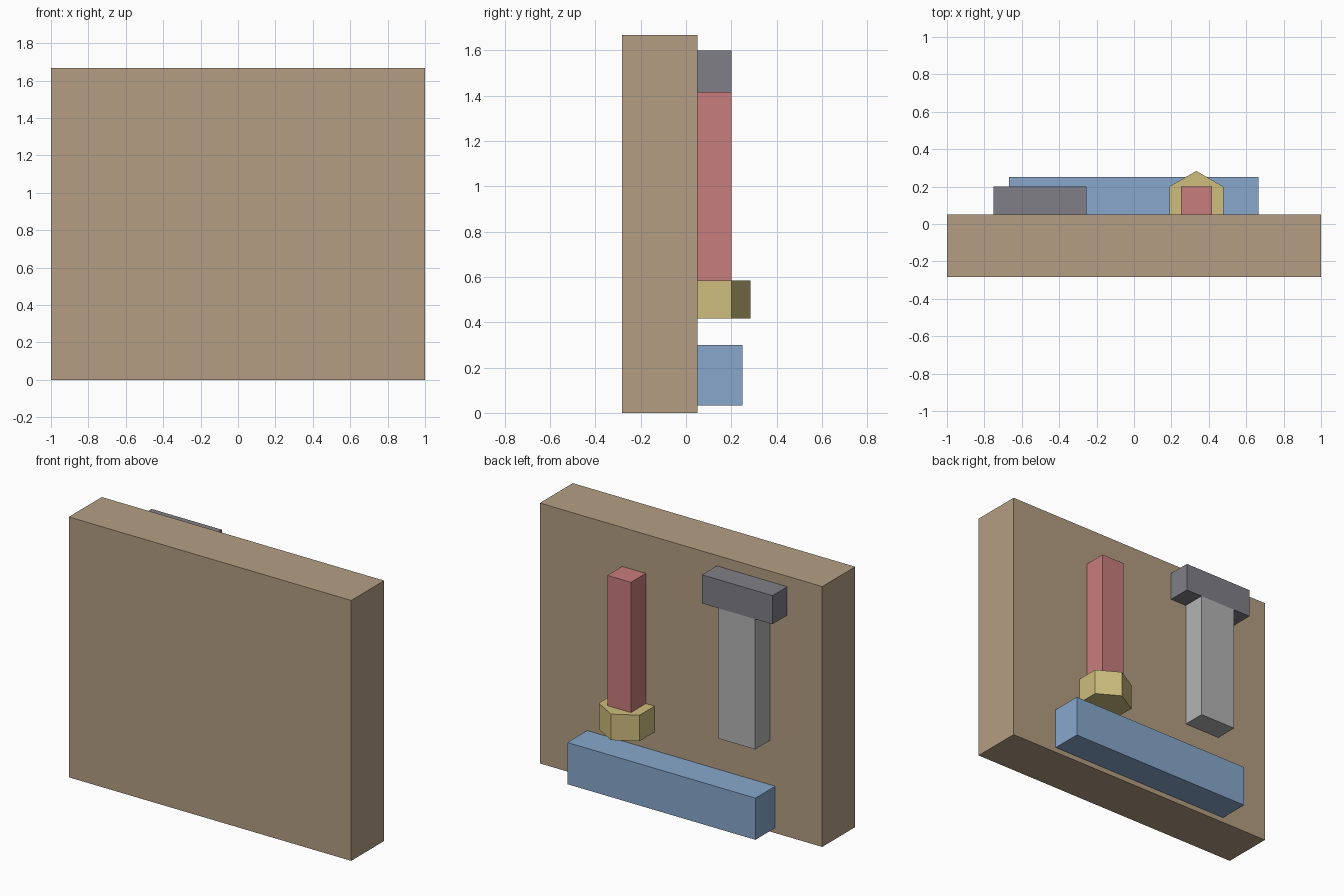
import bpy
import math

if "Cube" in bpy.data.objects:
    bpy.data.objects.remove(bpy.data.objects["Cube"])


def material(name, r, g, b):
    """Flat colour from 0-255 display values, stored as linear."""
    def lin(c):
        c /= 255
        return c / 12.92 if c <= 0.04045 else ((c + 0.055) / 1.055) ** 2.4
    m = bpy.data.materials.new(name)
    m.diffuse_color = (lin(r), lin(g), lin(b), 1)
    m.use_nodes = True
    m.node_tree.nodes["Principled BSDF"].inputs["Base Color"].default_value = m.diffuse_color
    return m


def box(name, x, y, z, mat):
    """Box from (min, max) ranges on each axis."""
    centre = [(a + b) / 2 for a, b in (x, y, z)]
    bpy.ops.mesh.primitive_cube_add(size=1, location=centre)
    ob = bpy.context.object
    ob.name = name
    ob.scale = [b - a for a, b in (x, y, z)]
    bpy.ops.object.transform_apply(location=False, rotation=False, scale=True)
    ob.data.materials.append(mat)
    return ob


wood = material("wood brown", 180, 158, 131)
red = material("dull red", 200, 125, 125)
brass = material("brass yellow", 206, 189, 125)
steel = material("dark steel", 127, 127, 134)
grey = material("light grey", 180, 180, 180)
blue = material("soft blue", 135, 167, 203)

# Backing board
box("board", (-1, 1), (-0.283, 0.05), (0, 1.667), wood)

# Hammer: head and handle, sunk slightly into the board
box("hammer_head", (-0.752, -0.253), (0.033, 0.2), (1.417, 1.6), steel)
box("hammer_handle", (-0.63, -0.37), (0.033, 0.2), (0.583, 1.417), grey)

# Square shaft standing on a hexagonal collar
box("shaft", (0.25, 0.417), (0.033, 0.2), (0.583, 1.417), red)
bpy.ops.mesh.primitive_cylinder_add(
    vertices=6, radius=1 / 6, depth=1 / 6, location=(0.333, 0.117, 0.5))
collar = bpy.context.object
collar.name = "hex_collar"
collar.data.materials.append(brass)

# Long bar along the bottom
box("lower_bar", (-0.667, 0.665), (-0.017, 0.25), (0.033, 0.3), blue)
